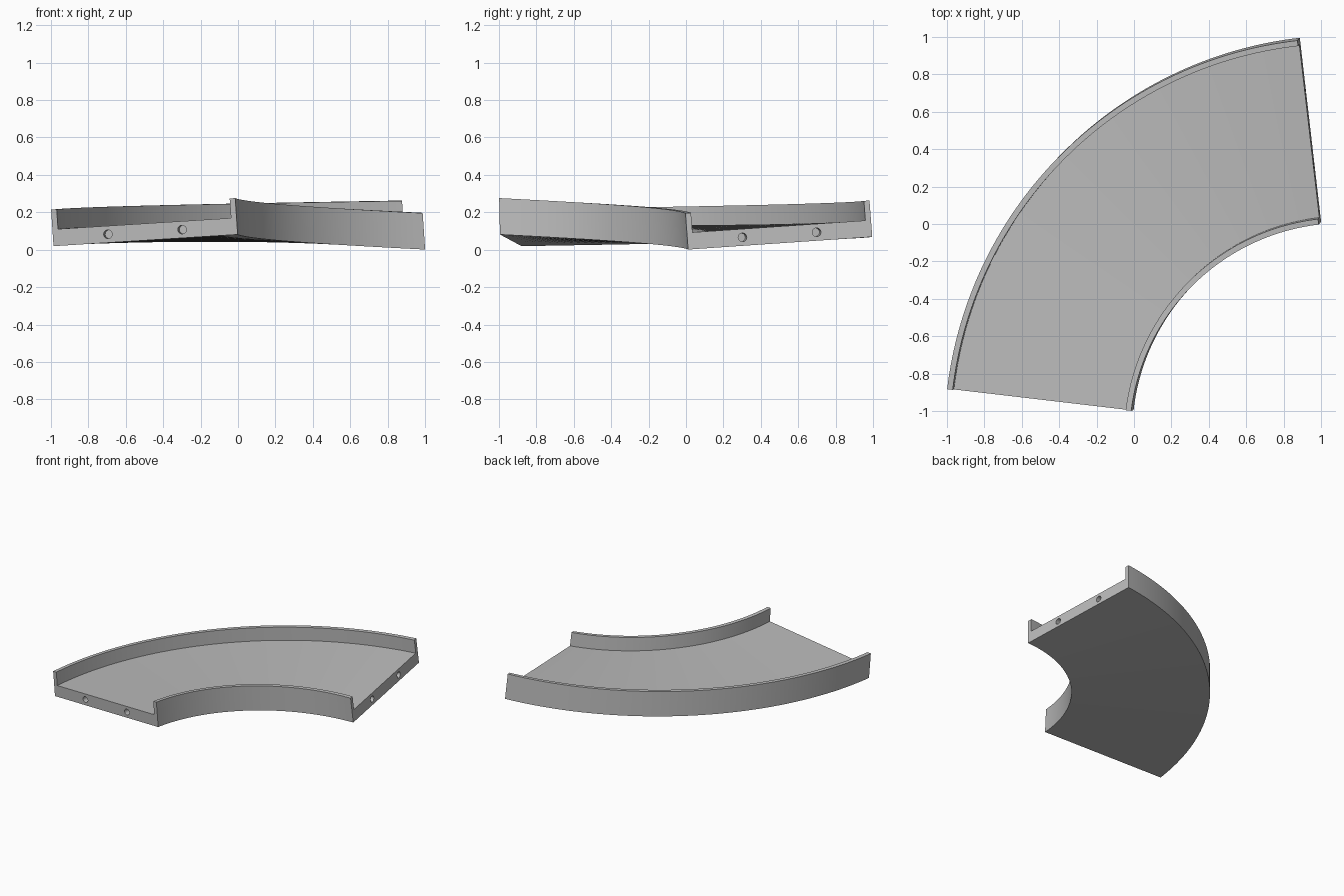
import bpy, bmesh, math
from mathutils import Vector, Matrix

if "Cube" in bpy.data.objects:
    bpy.data.objects.remove(bpy.data.objects["Cube"])

CENTRE = Vector((1.125, -1.13, 0))
RADIUS = 1.637                  # to the middle of the roadway
A0, A1 = math.radians(173.3), math.radians(96.6)
ROLL0, ROLL1 = math.radians(-3.6), math.radians(3.9)
STEPS = 64
HALF, WALL = 0.4965, 0.03       # half width, rim thickness
BOTTOM, FLOOR, TOP = -0.10, -0.01, 0.095


def lerp(a, b, t):
    return a + (b - a) * t


def frame(t):
    """Pivot, across and up directions and travel direction at fraction t."""
    a, roll = lerp(A0, A1, t), lerp(ROLL0, ROLL1, t)
    radial = Vector((math.cos(a), math.sin(a), 0))
    travel = Vector((math.sin(a), -math.cos(a), 0))
    up = Vector((0, 0, 1))
    origin = CENTRE + radial * RADIUS + up * lerp(0.15, 0.1345, t)
    across = radial * math.cos(roll) + up * math.sin(roll)
    normal = up * math.cos(roll) - radial * math.sin(roll)
    normal -= travel * lerp(0.03, 0.075, t)
    return origin, across, normal, travel


def place(t, u, v):
    o, across, normal, _ = frame(t)
    return o + across * u + normal * v


grey = bpy.data.materials.new("grey")
grey.diffuse_color = (0.5, 0.5, 0.5, 1)
grey.use_nodes = True
grey.node_tree.nodes["Principled BSDF"].inputs["Base Color"].default_value = grey.diffuse_color


def make(name, bm):
    bmesh.ops.recalc_face_normals(bm, faces=bm.faces)
    mesh = bpy.data.meshes.new(name)
    bm.to_mesh(mesh)
    bm.free()
    mesh.materials.append(grey)
    obj = bpy.data.objects.new(name, mesh)
    bpy.context.collection.objects.link(obj)
    return obj


# Twisting curved track: channel section swept along the arc
section = [(-HALF, BOTTOM), (HALF, BOTTOM), (HALF, TOP), (HALF - WALL, TOP),
           (HALF - WALL, FLOOR), (WALL - HALF, FLOOR), (WALL - HALF, TOP), (-HALF, TOP)]
bm = bmesh.new()
rings = [[bm.verts.new(place(i / STEPS, u, v)) for u, v in section]
         for i in range(STEPS + 1)]
n = len(section)
for a, b in zip(rings, rings[1:]):
    for k in range(n):
        bm.faces.new((a[k], a[(k + 1) % n], b[(k + 1) % n], b[k]))
bm.faces.new(rings[0])
bm.faces.new(rings[-1])
track = make("curved_track", bm)

# Connector holes: two round sockets in each end
bm = bmesh.new()
for t in (0, 1):
    direction = frame(t)[3]
    for u in (-0.2, 0.2):
        turn = direction.to_track_quat('Z', 'Y').to_matrix().to_4x4()
        bmesh.ops.create_cone(bm, cap_ends=True, segments=24, radius1=0.023,
                              radius2=0.023, depth=0.14,
                              matrix=Matrix.Translation(place(t, u, -0.055)) @ turn)
cutter = make("hole_cutter", bm)
cutter.hide_render = True
cutter.hide_set(True)
holes = track.modifiers.new("holes", 'BOOLEAN')
holes.operation = 'DIFFERENCE'
holes.solver = 'EXACT'
holes.object = cutter

bpy.context.view_layer.objects.active = track
track.select_set(True)
bpy.ops.object.modifier_apply(modifier=holes.name)
bpy.data.objects.remove(cutter, do_unlink=True)
bpy.ops.object.shade_smooth_by_angle(angle=math.radians(30))
